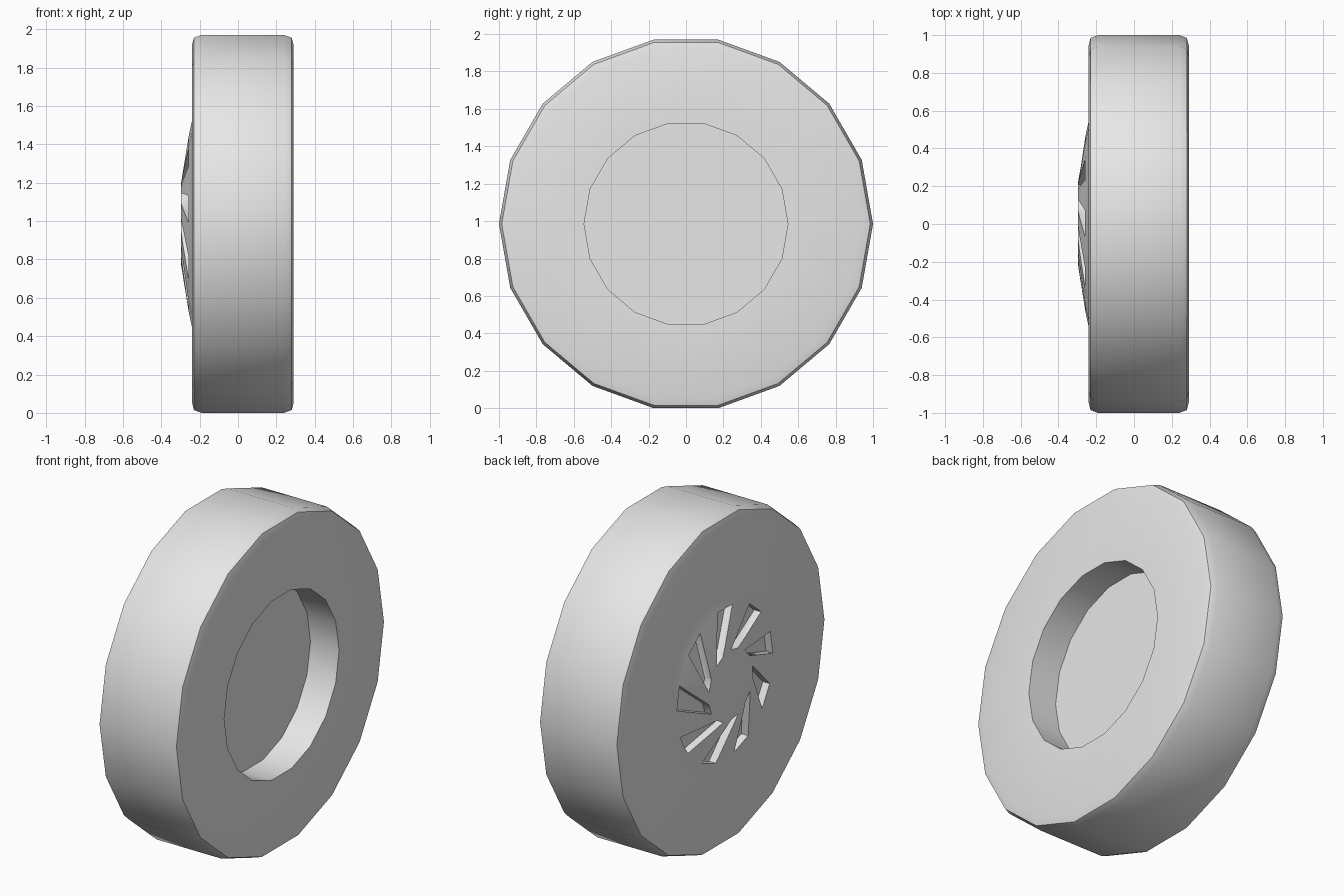
import bpy, bmesh
from math import radians, sin, cos, tau
from mathutils import Vector

SIDES = 18
AXLE_Z = 0.985
SLOTS = 9

cube = bpy.data.objects.get("Cube")
if cube:
    bpy.data.objects.remove(cube, do_unlink=True)

grey = bpy.data.materials.new("light_grey")
grey.use_nodes = True
colour = (0.8, 0.8, 0.8, 1)
grey.diffuse_color = colour
grey.node_tree.nodes["Principled BSDF"].inputs["Base Color"].default_value = colour


def make_object(name, bm):
    bmesh.ops.recalc_face_normals(bm, faces=bm.faces)
    mesh = bpy.data.meshes.new(name)
    bm.to_mesh(mesh)
    bm.free()
    mesh.materials.append(grey)
    obj = bpy.data.objects.new(name, mesh)
    bpy.context.collection.objects.link(obj)
    return obj


# Wheel body: domed hub, tyre walls, tread and rear recess turned round the axle
profile = [(-0.297, 0), (-0.297, 0.215), (-0.257, 0.465), (-0.24, 0.545),
           (-0.24, 0.945), (-0.23, 0.985), (-0.19, 1), (0.24, 1),
           (0.28, 0.985), (0.29, 0.945), (0.29, 0.545), (0.10, 0.545), (0.10, 0)]
bm = bmesh.new()
verts = [bm.verts.new((x, r, 0)) for x, r in profile]
edges = [bm.edges.new(pair) for pair in zip(verts, verts[1:])]
bmesh.ops.spin(bm, geom=verts + edges, cent=(0, 0, 0), axis=(1, 0, 0),
               angle=tau, steps=SIDES)
bmesh.ops.remove_doubles(bm, verts=bm.verts, dist=0.001)
bmesh.ops.translate(bm, verts=bm.verts, vec=(0, 0, AXLE_Z))
wheel = make_object("wheel", bm)


# Swirled tapering slots sunk into the hub: radius, angle and floor of each corner
def hub_point(x, r, degrees):
    a = radians(degrees)
    return Vector((x, -r * sin(a), AXLE_Z + r * cos(a)))


corners = [(0.455, -9, -0.213), (0.455, 9, -0.213),
           (0.21, -21, -0.253), (0.21, -40, -0.253)]
bm = bmesh.new()
for i in range(SLOTS):
    turn = i * 360 / SLOTS
    floor = [bm.verts.new(hub_point(x, r, a + turn)) for r, a, x in corners]
    top = [bm.verts.new(hub_point(-0.4, r, a + turn)) for r, a, x in corners]
    bm.faces.new(floor)
    bm.faces.new(top[::-1])
    for j in range(4):
        k = (j + 1) % 4
        bm.faces.new((floor[k], floor[j], top[j], top[k]))
cutter = make_object("slot_cutter", bm)
cutter.hide_render = True

cut = wheel.modifiers.new("slots", "BOOLEAN")
cut.operation = "DIFFERENCE"
cut.solver = "EXACT"
cut.object = cutter
bpy.ops.object.select_all(action="DESELECT")
wheel.select_set(True)
bpy.context.view_layer.objects.active = wheel
bpy.ops.object.modifier_apply(modifier=cut.name)
bpy.data.objects.remove(cutter, do_unlink=True)

# Smooth tread with crisp rims and slot edges
bpy.ops.object.shade_smooth_by_angle(angle=radians(30))
